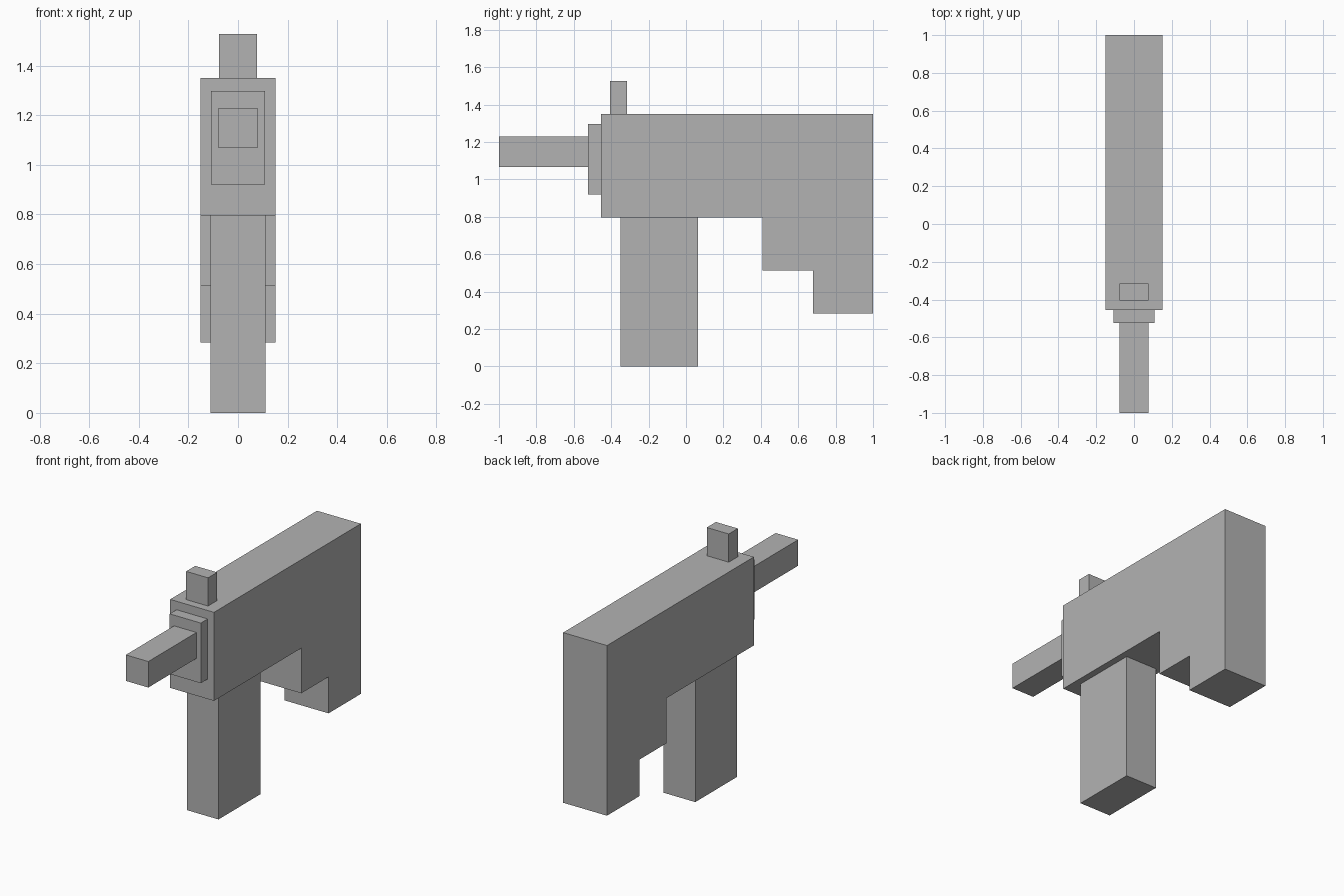
import bpy
import bmesh

cube = bpy.data.objects.get("Cube")
if cube:
    bpy.data.objects.remove(cube, do_unlink=True)

# One plain grey for the whole model
grey = bpy.data.materials.new("plain grey")
grey.use_nodes = True
colour = (0.45, 0.45, 0.45, 1)
grey.diffuse_color = colour
grey.node_tree.nodes["Principled BSDF"].inputs["Base Color"].default_value = colour


def extrude_profile(name, half_width, profile):
    """Extrude a side profile of (y, z) points across x, centred on x = 0."""
    bm = bmesh.new()
    face = bm.faces.new([bm.verts.new((-half_width, y, z)) for y, z in profile])
    result = bmesh.ops.extrude_face_region(bm, geom=[face])
    moved = [v for v in result["geom"] if isinstance(v, bmesh.types.BMVert)]
    bmesh.ops.translate(bm, verts=moved, vec=(2 * half_width, 0, 0))
    bmesh.ops.recalc_face_normals(bm, faces=bm.faces)
    mesh = bpy.data.meshes.new(name)
    bm.to_mesh(mesh)
    bm.free()
    mesh.materials.append(grey)
    obj = bpy.data.objects.new(name, mesh)
    bpy.context.collection.objects.link(obj)
    return obj


def block(name, half_width, y0, y1, z0, z1):
    return extrude_profile(name, half_width, [(y0, z0), (y1, z0), (y1, z1), (y0, z1)])


# Main body with the stepped stock at the back
extrude_profile("body_and_stock", 0.152, [
    (-0.455, 0.795), (0.41, 0.795), (0.41, 0.512), (0.68, 0.512),
    (0.68, 0.283), (1.0, 0.283), (1.0, 1.35), (-0.455, 1.35)])

# Grip, front collar, barrel and sight
block("grip", 0.11, -0.35, 0.065, 0, 0.795)
block("front_collar", 0.108, -0.523, -0.455, 0.92, 1.297)
block("barrel", 0.078, -1.0, -0.523, 1.067, 1.23)
block("sight", 0.076, -0.405, -0.315, 1.35, 1.527)
